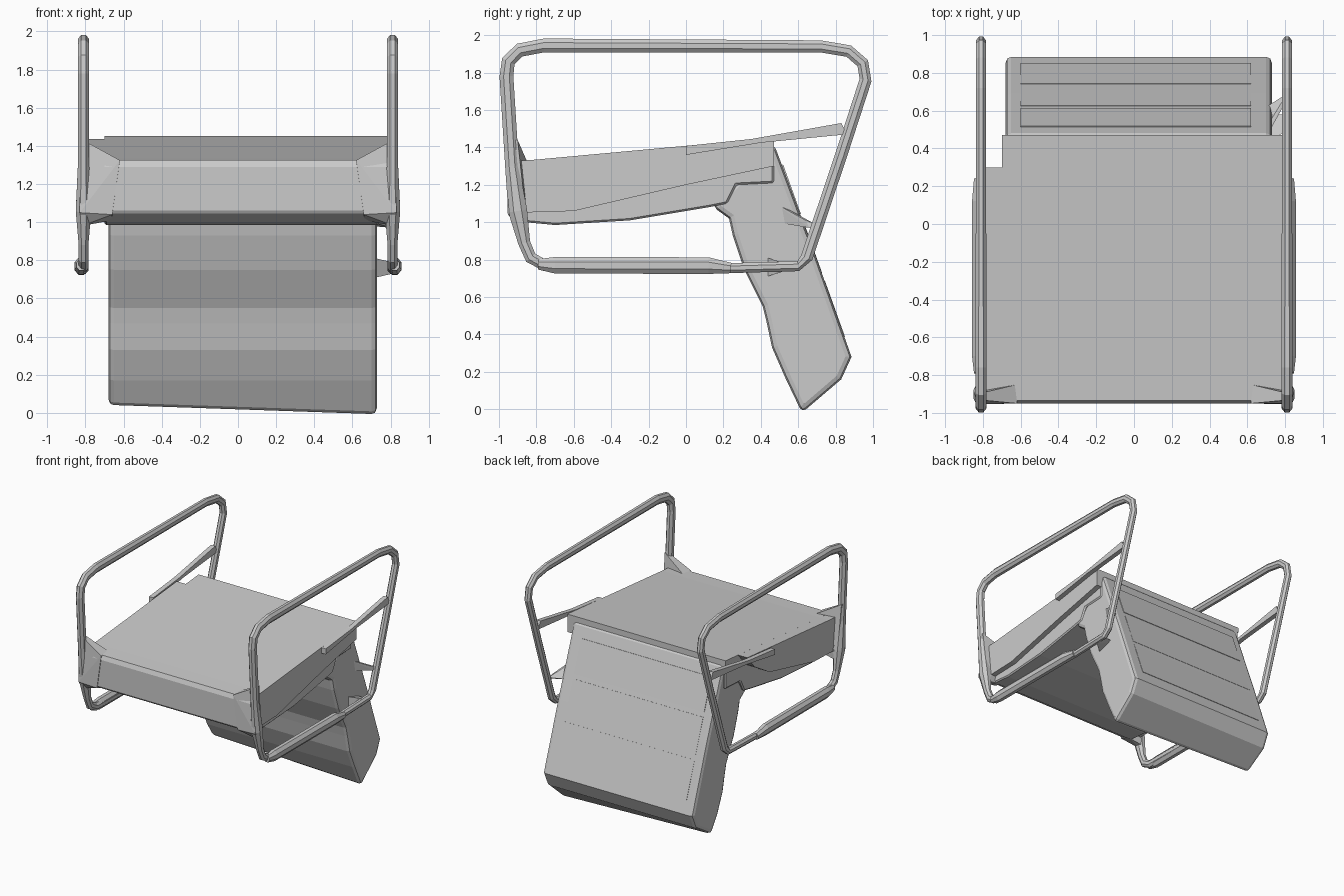
import bpy, bmesh, math
from mathutils import Vector

if "Cube" in bpy.data.objects:
    bpy.data.objects.remove(bpy.data.objects["Cube"])

def mesh_object(name, bm, bevel=0.0, segments=1):
    bmesh.ops.recalc_face_normals(bm, faces=bm.faces)
    me = bpy.data.meshes.new(name)
    bm.to_mesh(me)
    bm.free()
    ob = bpy.data.objects.new(name, me)
    bpy.context.collection.objects.link(ob)
    if bevel:
        mod = ob.modifiers.new("bevel", 'BEVEL')
        mod.width = bevel
        mod.segments = segments
        mod.limit_method = 'ANGLE'
        mod.angle_limit = math.radians(50)
    return ob

def extrude_profile(name, profile, x0, x1, bevel=0.0, left_lift=0.0, segments=1):
    """Extrude a (y, z) outline along x; left_lift raises the lowest left points."""
    bm = bmesh.new()
    left = [bm.verts.new((x0, y, z + (left_lift if z < 0.1 else 0))) for y, z in profile]
    right = [bm.verts.new((x1, y, z)) for y, z in profile]
    bm.faces.new(left)
    bm.faces.new(right)
    n = len(profile)
    for i in range(n):
        j = (i + 1) % n
        bm.faces.new((left[i], left[j], right[j], right[i]))
    return mesh_object(name, bm, bevel, segments)

def sweep(name, path, x, sides=8, rx=0.027, closed=False):
    """Sweep an oval section along (y, z, radius) points in a plane of constant x."""
    bm = bmesh.new()
    n = len(path)
    pts = [Vector((x, p[0], p[1])) for p in path]
    rings = []
    for i, p in enumerate(pts):
        a = pts[i - 1] if closed or i > 0 else p
        b = pts[(i + 1) % n] if closed or i < n - 1 else p
        tangent = (b - a).normalized()
        side = Vector((0, -tangent.z, tangent.y))
        r = path[i][2]
        ring = []
        for k in range(sides):
            t = 2 * math.pi * (k + 0.5) / sides
            ring.append(bm.verts.new(p + side * (r * math.cos(t)) + Vector((max(rx, r * 0.8) * math.sin(t), 0, 0))))
        rings.append(ring)
    for i in range(n if closed else n - 1):
        a, b = rings[i], rings[(i + 1) % n]
        for k in range(sides):
            m = (k + 1) % sides
            bm.faces.new((a[k], a[m], b[m], b[k]))
    if not closed:
        bm.faces.new(rings[0])
        bm.faces.new(rings[-1])
    return mesh_object(name, bm)

def wedge(name, points):
    bm = bmesh.new()
    for p in points:
        bm.verts.new(p)
    bmesh.ops.convex_hull(bm, input=bm.verts)
    return mesh_object(name, bm)

# Seat cushion and thin cover sheet
seat = [(-0.945, 1.30), (0.47, 1.42), (0.47, 1.21), (0.27, 1.2), (0.22, 1.1), (0.12, 1.08),
        (-0.3, 1.01), (-0.7, 0.985), (-0.86, 1.0), (-0.945, 1.05)]
extrude_profile("seat", seat, -0.70, 0.74, 0.01)
cover = [(-0.95, 1.29), (-0.935, 1.325), (-0.8, 1.335), (0.47, 1.452), (0.47, 1.41)]
extrude_profile("seat_cover", cover, -0.70, 0.785)

# Backrest, rounded along its edges, lower edge slightly askew
back = [(0.14, 1.085), (0.23, 1.02), (0.25, 0.93), (0.31, 0.75), (0.41, 0.55), (0.43, 0.47), (0.46, 0.33),
        (0.53, 0.17), (0.62, -0.02), (0.83, 0.16), (0.885, 0.28), (0.69, 0.83), (0.47, 1.42), (0.27, 1.22)]
extrude_profile("backrest", back, -0.68, 0.73, 0.03, 0.05, 2)

# Shallow panels across the rear of the backrest
d = Vector((0.88 - 0.47, 0.28 - 1.42)).normalized()
nrm = Vector((-d.y, d.x))
for i, (s, e) in enumerate([(0.12, 0.40), (0.44, 0.74), (0.78, 1.10)]):
    o = Vector((0.475, 1.42))
    quad = [o + d * s - nrm * 0.03, o + d * e - nrm * 0.03, o + d * e + nrm * 0.004, o + d * s + nrm * 0.004]
    extrude_profile(f"back_panel_{i}", [tuple(q) for q in quad], -0.6, 0.62)

# Side frames, arm pads and rails, one set per side
loop = [(-0.96, 1.78), (-0.95, 1.86), (-0.89, 1.92), (-0.76, 1.945), (0.72, 1.94), (0.87, 1.915),
        (0.945, 1.85), (0.96, 1.76), (0.83, 1.36), (0.645, 0.81), (0.60, 0.765), (0.25, 0.755),
        (-0.76, 0.772), (-0.83, 0.81), (-0.865, 0.89), (-0.90, 1.06), (-0.93, 1.3)]
radii = [0.04] * 4 + [0.035] * 6 + [0.029] * 2 + [0.035] * 3 + [0.055, 0.04]
for side, s in (("left", -1), ("right", 1)):
    x = s * 0.81
    sweep(side + "_frame", [(y, z, r) for (y, z), r in zip(loop, radii)], x, closed=True)
    sweep(side + "_arm_pad", [(-0.79, 0.775, 0.03), (-0.7, 0.77, 0.048), (0.12, 0.768, 0.048),
                              (0.24, 0.755, 0.03)], s * 0.822)
    # Rail from the seat edge to the rear of the frame
    rail = [(0.0, 1.36), (0.0, 1.408), (0.35, 1.445), (0.83, 1.53), (0.86, 1.47), (0.4, 1.425)]
    extrude_profile(side + "_rail", rail, x - 0.025, x + 0.015)
    # Sloping strip filling the seat side up to the frame plane
    strip = [(-0.93, 1.05), (-0.93, 1.325), (-0.8, 1.335), (0.3, 1.436), (0.47, 1.45), (0.47, 1.3),
             (0.0, 1.2), (-0.6, 1.06)]
    extrude_profile(side + "_side_strip", strip[:4] + ([(0.2, 1.32)] if s < 0 else strip[4:6]) + strip[6:],
                    s * 0.69, s * 0.785)
    # Front corner plate between seat and post
    wedge(side + "_front_corner", [(s * 0.62, -0.95, 1.325), (s * 0.83, -0.93, 1.44), (s * 0.83, -0.90, 1.44),
                                   (s * 0.83, -0.955, 1.05), (s * 0.82, -0.90, 0.98), (s * 0.82, -0.85, 0.98),
                                   (s * 0.66, -0.95, 1.04), (s * 0.66, -0.86, 1.01), (s * 0.62, -0.85, 1.325)])

# Pegs on the right tying the backrest to its frame
wedge("upper_peg", [(0.70, 0.46, 1.11), (0.70, 0.48, 1.0), (0.70, 0.62, 0.98), (0.70, 0.51, 1.09),
                    (0.81, 0.66, 0.97), (0.81, 0.69, 0.99), (0.80, 0.64, 1.01)])
wedge("lower_peg", [(0.68, 0.40, 0.82), (0.68, 0.40, 0.70), (0.68, 0.58, 0.76),
                    (0.81, 0.50, 0.79), (0.81, 0.50, 0.73), (0.81, 0.58, 0.76)])
